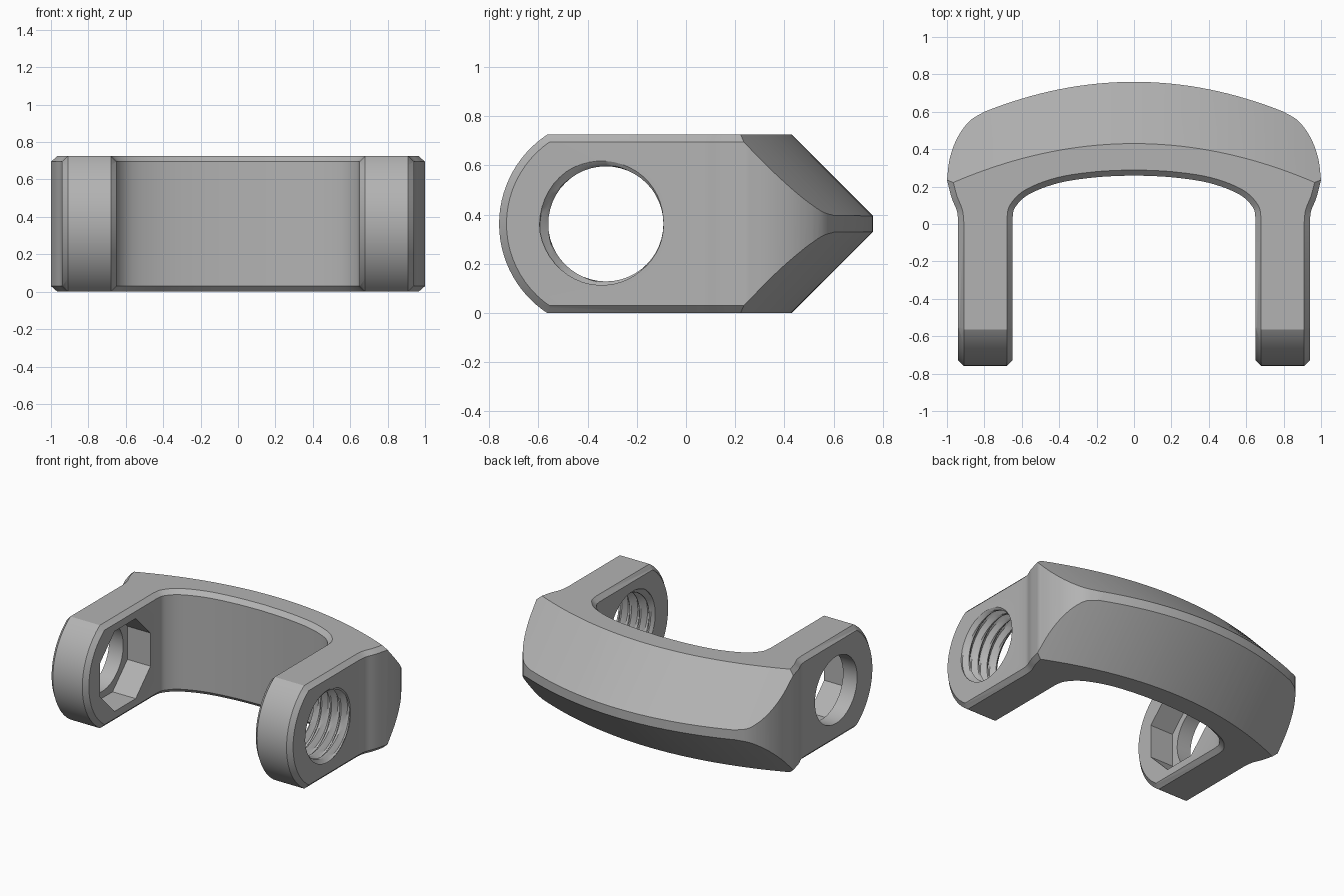
import bpy, bmesh, math
from mathutils import Vector

if "Cube" in bpy.data.objects:
    bpy.data.objects.remove(bpy.data.objects["Cube"], do_unlink=True)

H = 0.725            # body height
MID = H / 2
CH = 0.03            # chamfer size
HOLE_Y = -0.326      # axis of the pin holes

steel = bpy.data.materials.new("grey_steel")
steel.use_nodes = True
grey = (0.45, 0.45, 0.45, 1)
steel.diffuse_color = grey
steel.node_tree.nodes["Principled BSDF"].inputs["Base Color"].default_value = grey


def loft(name, rings):
    """Closed solid through a list of equally long point rings."""
    bm = bmesh.new()
    rows = [[bm.verts.new(p) for p in ring] for ring in rings]
    n = len(rows[0])
    for a, b in zip(rows, rows[1:]):
        for i in range(n):
            j = (i + 1) % n
            bm.faces.new((a[i], a[j], b[j], b[i]))
    bm.faces.new(rows[0][::-1])
    bm.faces.new(rows[-1])
    bmesh.ops.recalc_face_normals(bm, faces=bm.faces)
    mesh = bpy.data.meshes.new(name)
    bm.to_mesh(mesh)
    bm.free()
    mesh.materials.append(steel)
    obj = bpy.data.objects.new(name, mesh)
    bpy.context.collection.objects.link(obj)
    return obj


def smooth_path(pts, steps=5):
    """Catmull-Rom curve through the points."""
    p = [Vector(q) for q in pts]
    p = [2 * p[0] - p[1]] + p + [2 * p[-1] - p[-2]]
    out = []
    for a, b, c, d in zip(p, p[1:], p[2:], p[3:]):
        for s in range(steps):
            t = s / steps
            out.append(0.5 * (2 * b + (c - a) * t + (2 * a - 5 * b + 4 * c - d) * t ** 2
                              + (3 * b - a - 3 * c + d) * t ** 3))
    return out + [p[-2]]


def inset(poly, d):
    """Mitred inward offset of a clockwise outline."""
    out = []
    for i, p in enumerate(poly):
        a = (p - poly[i - 1]).normalized()
        b = (poly[(i + 1) % len(poly)] - p).normalized()
        na, nb = Vector((a.y, -a.x)), Vector((b.y, -b.x))
        out.append(p + (na + nb) * d / (1 + na.dot(nb)))
    return out


def combine(body, tool, operation):
    mod = body.modifiers.new(operation, 'BOOLEAN')
    mod.object, mod.operation, mod.solver = tool, operation, 'EXACT'
    bpy.context.view_layer.objects.active = body
    bpy.ops.object.modifier_apply(modifier=mod.name)
    bpy.data.objects.remove(tool, do_unlink=True)


# Plan outline: bowed back, rounded shoulders, two straight legs
back = [Vector((x / 20, 0.76 - 0.25 * (x / 20) ** 2)) for x in range(16)]
shoulder = smooth_path([(0.8, 0.6), (0.88, 0.55), (0.945, 0.46), (0.985, 0.35), (1, 0.235)])
neck = smooth_path([(1, 0.235), (0.975, 0.14), (0.947, 0.07), (0.94, 0.01)])[1:]
leg = [Vector((0.94, -0.76)), Vector((0.65, -0.76))]
inner = smooth_path([(0.65, 0.03), (0.635, 0.09), (0.56, 0.16), (0.4, 0.22), (0.2, 0.25), (0, 0.26)])
half = back + shoulder + neck + leg + inner
outline = half + [Vector((-p.x, p.y)) for p in half[-2:0:-1]]
levels = [(0, CH), (CH, 0), (H - CH, 0), (H, CH)]
body = loft("shackle_body", [[(p.x, p.y, z) for p in inset(outline, d)] for z, d in levels])


# Side profile: round leg ends in front, curved wedge at the back
def side_ring(x):
    ax = abs(x)
    r = 0.434 - max(0, 0.68 - ax, ax - 0.91) if 0.65 <= ax <= 0.94 else 0.404
    lim = math.asin(0.4 / r)
    ring = []
    for i in range(33):
        a = lim - 2 * lim * i / 32
        ring.append((x, HOLE_Y - r * math.cos(a), MID + r * math.sin(a)))
    low = 0.3925 - 0.22 * x * x
    tip = 0.7925 - 0.25 * x * x
    return ring + [(x, low, MID - 0.4), (x, tip, MID), (x, low, MID + 0.4)]


xs = sorted([i / 20 for i in range(-22, 23) if abs(i) != 13]
            + [s * e for s in (-1, 1) for e in (0.65, 0.68, 0.91, 0.94)])
combine(body, loft("side_profile", [side_ring(x) for x in xs]), 'INTERSECT')


# Pin holes along x
def hole_ring(x, radius, n, turn=0.0):
    ring = []
    for i in range(n):
        a = 2 * math.pi * (i + turn) / n
        r = radius(x, i / n) if callable(radius) else radius
        ring.append((x, HOLE_Y + r * math.cos(a), MID + r * math.sin(a)))
    return ring


def thread(x, turn):
    t = (x / 0.075 + turn) % 1
    return 0.234 + 0.036 * min(1, max(0, 3 * abs(t - 0.5) - 0.25))


combine(body, loft("threaded_hole", [hole_ring(0.58 + i * 0.0125, thread, 48) for i in range(34)]), 'DIFFERENCE')
combine(body, loft("plain_hole", [hole_ring(x, 0.235, 48) for x in (-1.1, -0.55)]), 'DIFFERENCE')
# Eight-sided pocket on the inside of the plain leg
combine(body, loft("pocket", [hole_ring(x, 0.305, 8, 0.5) for x in (-0.83, -0.55)]), 'DIFFERENCE')

bpy.ops.object.select_all(action='DESELECT')
body.select_set(True)
bpy.context.view_layer.objects.active = body
bpy.ops.object.shade_smooth_by_angle(angle=math.radians(28))
